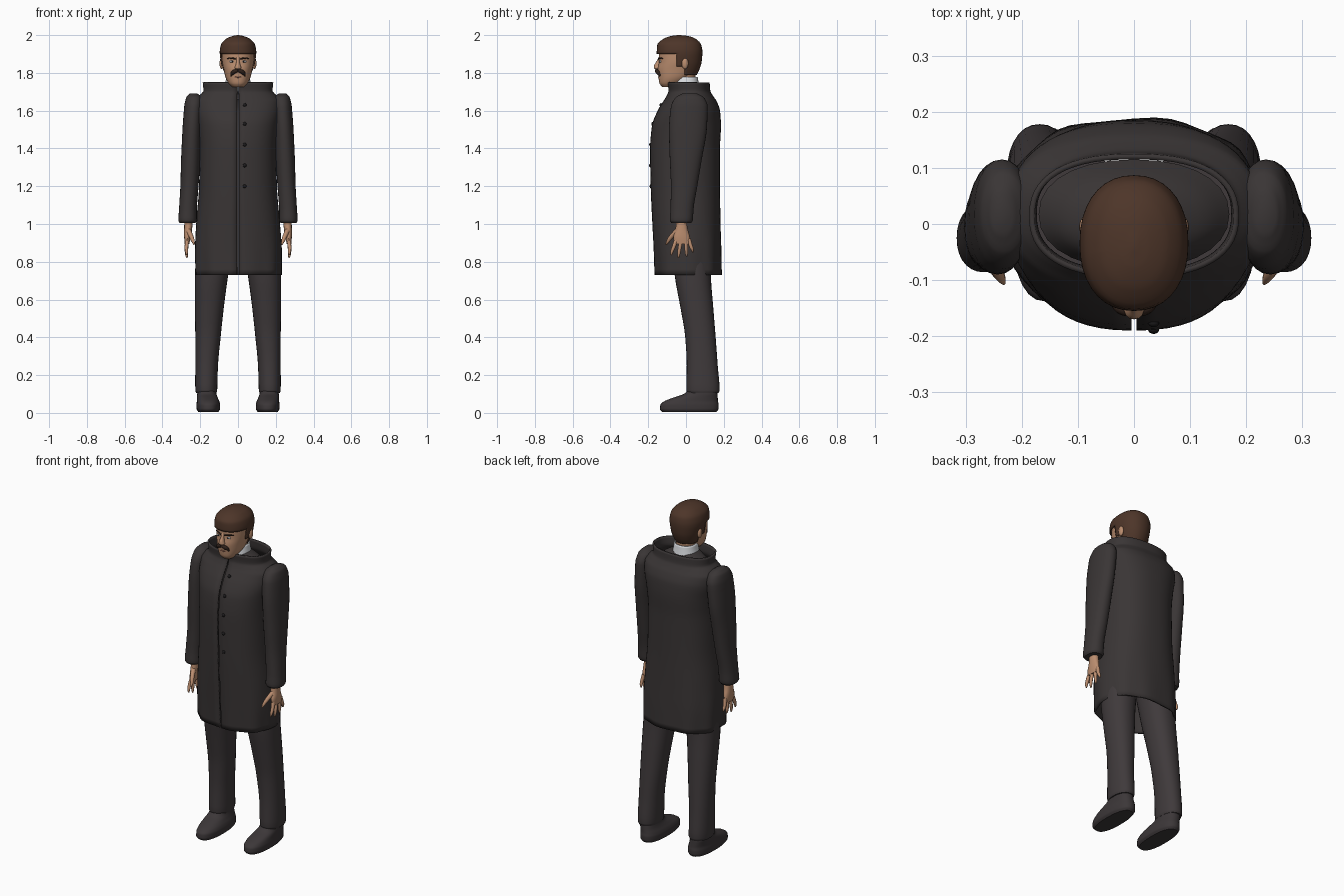
import bpy, bmesh, math
from mathutils import Vector

if "Cube" in bpy.data.objects:
    bpy.data.objects.remove(bpy.data.objects["Cube"])


def material(name, r, g, b):
    m = bpy.data.materials.new(name)
    m.use_nodes = True
    m.diffuse_color = (r, g, b, 1)
    node = m.node_tree.nodes["Principled BSDF"]
    node.inputs["Base Color"].default_value = (r, g, b, 1)
    node.inputs["Roughness"].default_value = 0.8
    return m


COAT = material("charcoal coat", 0.042, 0.036, 0.036)
CLOTH = material("grey trousers", 0.05, 0.042, 0.044)
SHOE = material("shoe leather", 0.045, 0.038, 0.04)
SKIN = material("skin", 0.5, 0.27, 0.16)
HAIR = material("brown hair", 0.075, 0.036, 0.022)
DARK = material("dark moustache", 0.03, 0.016, 0.011)
WHITE = material("white shirt", 0.72, 0.74, 0.77)
BLACK = material("black button", 0.012, 0.011, 0.012)
LIP = material("lip", 0.36, 0.15, 0.1)


def resample(rings, steps):
    """Smooth rings over height without overshoot."""
    def slope(a, b, k):
        return (b[k] - a[k]) / (b[0] - a[0])

    def tangent(i, k):
        if i == 0:
            return slope(rings[0], rings[1], k)
        if i == len(rings) - 1:
            return slope(rings[-2], rings[-1], k)
        p, q = slope(rings[i - 1], rings[i], k), slope(rings[i], rings[i + 1], k)
        return 2 * p * q / (p + q) if p * q > 0 else 0

    out = []
    for i in range(len(rings) - 1):
        a, b = rings[i], rings[i + 1]
        h = b[0] - a[0]
        for s in range(steps):
            t = s / steps
            ring = [a[0] + h * t]
            for k in range(1, 5):
                ring.append((1 + 2 * t) * (1 - t) ** 2 * a[k] + t * (1 - t) ** 2 * h * tangent(i, k)
                            + t * t * (3 - 2 * t) * b[k] + t * t * (t - 1) * h * tangent(i + 1, k))
            out.append(ring)
    return out + [list(rings[-1])]


def loft(name, mat, rings, sides=28, power=2.2, steps=4, cap=True, gap=0, ripple=None, wall=0):
    """Skin rings of (z, centre x, half width, front y, back y), lowest first."""
    bm = bmesh.new()
    rows = []
    count = sides + 1 if gap else sides
    for z, cx, rx, yf, yb in resample(rings, steps):
        row = []
        for j in range(count):
            a = -math.pi / 2 + gap + j * (2 * math.pi - 2 * gap) / sides
            c, s = math.cos(a), math.sin(a)
            f = ripple(z, a) if ripple else 1
            x = rx * f * math.copysign(abs(c) ** (2 / power), c)
            y = (yb - yf) / 2 * f * math.copysign(abs(s) ** (2 / power), s)
            row.append(bm.verts.new((cx + x, (yf + yb) / 2 + y, z)))
        rows.append(row)
    for lo, hi in zip(rows, rows[1:]):
        for j in range(sides):
            k = (j + 1) % count
            bm.faces.new((lo[j], lo[k], hi[k], hi[j]))
    if cap:
        bm.faces.new(rows[0][::-1])
        bm.faces.new(rows[-1])
    return finish(name, mat, bm, wall)


def finish(name, mat, bm, wall=0):
    mesh = bpy.data.meshes.new(name)
    bm.to_mesh(mesh)
    bm.free()
    obj = bpy.data.objects.new(name, mesh)
    bpy.context.collection.objects.link(obj)
    mesh.materials.append(mat)
    bpy.ops.object.select_all(action='DESELECT')
    obj.select_set(True)
    bpy.context.view_layer.objects.active = obj
    bpy.ops.object.shade_smooth_by_angle(angle=math.radians(45))
    if wall:
        mod = obj.modifiers.new("wall", 'SOLIDIFY')
        mod.thickness, mod.offset = wall, -1
    return obj


def ball(name, mat, centre, size):
    bm = bmesh.new()
    bmesh.ops.create_uvsphere(bm, u_segments=14, v_segments=8, radius=1)
    bmesh.ops.scale(bm, vec=size, verts=bm.verts)
    bmesh.ops.translate(bm, vec=centre, verts=bm.verts)
    return finish(name, mat, bm)


def tube(name, mat, points):
    """Tapered tube through points of (x, y, z, radius)."""
    cu = bpy.data.curves.new(name, 'CURVE')
    cu.dimensions, cu.bevel_depth, cu.bevel_resolution = '3D', 1, 3
    cu.use_fill_caps = True
    sp = cu.splines.new('NURBS')
    sp.points.add(len(points) - 1)
    for p, (x, y, z, r) in zip(sp.points, points):
        p.co, p.radius = (x, y, z, 1), r
    sp.use_endpoint_u, sp.order_u, sp.resolution_u = True, 3, 5
    cu.materials.append(mat)
    obj = bpy.data.objects.new(name, cu)
    bpy.context.collection.objects.link(obj)


# Long coat, open at hem, collar and front edge
def folds(z, a):
    return 1 + 0.018 * max(0, 1 - (z - 0.73) / 0.3) * math.cos(9 * a)


loft("coat", COAT, [
    (0.73, 0, .228, -.165, .188), (0.85, 0, .23, -.17, .187), (1.0, 0, .222, -.178, .183),
    (1.2, 0, .206, -.187, .18), (1.4, 0, .203, -.19, .18), (1.52, 0, .212, -.18, .185),
    (1.6, 0, .225, -.15, .18), (1.65, 0, .226, -.12, .162), (1.68, 0, .205, -.102, .142),
    (1.705, 0, .183, -.093, .129), (1.75, 0, .187, -.097, .125)],
    sides=56, power=2.4, cap=False, gap=0.01, ripple=folds, wall=0.01)
loft("coat_lining", COAT, [
    (1.66, 0, .17, -.08, .115), (1.7, 0, .13, -.07, .09), (1.74, 0, .06, -.06, .06)])
for z, y in zip((1.63, 1.53, 1.42, 1.31, 1.2), (-.132, -.176, -.187, -.188, -.185)):
    ball("coat_button", BLACK, (.035, y, z), (.01, .008, .01))

# Neck and shirt collar
loft("neck", SKIN, [(1.68, 0, .055, -.06, .055), (1.82, 0, .055, -.07, .05)])
loft("shirt_collar", WHITE, [(1.7, 0, .078, -.07, .075), (1.74, 0, .068, -.068, .068),
                             (1.778, 0, .062, -.06, .062)], cap=False, wall=.006)

# Head, with nose
loft("head", SKIN, [
    (1.725, 0, .03, -.125, -.06), (1.745, 0, .05, -.141, -.02), (1.78, 0, .067, -.146, .03),
    (1.82, 0, .076, -.15, .06), (1.86, 0, .084, -.144, .072), (1.9, 0, .086, -.144, .075),
    (1.94, 0, .08, -.135, .07), (1.975, 0, .052, -.1, .045), (1.988, 0, .015, -.06, 0)], sides=32)
loft("nose", SKIN, [
    (1.817, 0, .01, -.158, -.14), (1.826, 0, .018, -.17, -.13), (1.838, 0, .014, -.169, -.13),
    (1.86, 0, .009, -.157, -.13), (1.885, 0, .008, -.144, -.13)], sides=14)

# Hair shell, cut back to the hairline, sideburns and nape
hair = loft("hair", HAIR, [
    (1.785, 0, .068, -.12, .055), (1.82, 0, .082, -.15, .072), (1.86, 0, .091, -.153, .083),
    (1.91, 0, .097, -.155, .087), (1.95, 0, .09, -.152, .08), (1.98, 0, .064, -.12, .052),
    (1.995, 0, .03, -.08, .012), (2.0, 0, .004, -.045, -.03)], sides=36, wall=.008)
steps = [(-.05, 1.9), (-.008, 1.835), (1, 1.79)]
bm = bmesh.new()
bm.from_mesh(hair.data)
for y, z in steps:
    for co, no in (((0, y, 0), (0, 1, 0)), ((0, 0, z), (0, 0, 1))):
        bmesh.ops.bisect_plane(bm, geom=bm.verts[:] + bm.edges[:] + bm.faces[:],
                               plane_co=co, plane_no=no)


def below_hairline(face):
    c = face.calc_center_median()
    return c.z < next(z for y, z in steps if c.y < y)


bmesh.ops.delete(bm, geom=[f for f in bm.faces if below_hairline(f)], context='FACES')
bm.to_mesh(hair.data)
bm.free()

tube("mouth", LIP, [(-.024, -.138, 1.777, .002), (0, -.151, 1.779, .006), (.024, -.138, 1.777, .002)])

# Everything that is mirrored left and right
for side, s in (("left", 1), ("right", -1)):
    def mirrored(rings):
        return [(z, s * cx, rx, yf, yb) for z, cx, rx, yf, yb in rings]

    # Face details
    ball(side + "_ear", SKIN, (s * .087, -.005, 1.85), (.011, .018, .03))
    ball(side + "_eye", WHITE, (s * .032, -.135, 1.86), (.013, .007, .006))
    ball(side + "_iris", BLACK, (s * .031, -.14, 1.86), (.005, .003, .005))
    tube(side + "_eyebrow", DARK, [(s * .012, -.146, 1.873, .004), (s * .034, -.142, 1.882, .005),
                                   (s * .058, -.122, 1.876, .002)])
    tube(side + "_moustache", DARK, [(0, -.156, 1.814, .009), (s * .02, -.153, 1.808, .012),
                                     (s * .032, -.143, 1.797, .01), (s * .038, -.138, 1.783, .003)])

    # Sleeve and turned cuff
    loft(side + "_sleeve", COAT, mirrored([
        (1.005, .267, .042, -.077, .027), (1.02, .267, .049, -.086, .036),
        (1.08, .265, .047, -.082, .04), (1.2, .257, .048, -.08, .06),
        (1.35, .25, .051, -.086, .085), (1.5, .243, .051, -.09, .11),
        (1.62, .235, .05, -.08, .115), (1.67, .232, .042, -.055, .095),
        (1.692, .235, .018, -.015, .055)]))

    # Hand with spread fingers
    loft(side + "_palm", SKIN, mirrored([
        (.895, .27, .012, -.062, .022), (.93, .268, .017, -.066, .02),
        (.97, .264, .021, -.056, .01), (1.03, .262, .022, -.05, .0)]), sides=16)
    for finger, y0, y1, z1 in (("index", -.05, -.078, .835), ("middle", -.025, -.04, .82),
                               ("ring", -.001, .003, .827), ("little", .015, .036, .85)):
        tube(f"{side}_{finger}_finger", SKIN, [
            (s * .268, y0, .92, .011), (s * .274, (y0 + y1) / 2, .88, .01),
            (s * .272, y1, z1 + .012, .008), (s * .27, y1, z1, .003)])
    tube(side + "_thumb", SKIN, [(s * .262, -.045, .965, .014), (s * .248, -.078, .935, .012),
                                 (s * .236, -.098, .905, .009), (s * .232, -.106, .89, .003)])

    # Trouser leg and shoe
    loft(side + "_trouser_leg", CLOTH, mirrored([
        (.105, .168, .054, .01, .172), (.12, .168, .058, .002, .178), (.25, .166, .06, .004, .168),
        (.4, .159, .067, -.004, .157), (.55, .152, .076, -.028, .145),
        (.73, .14, .088, -.06, .132), (.95, .112, .1, -.08, .13)]))
    loft(side + "_shoe", SHOE, mirrored([
        (.004, .157, .052, -.125, .16), (.02, .157, .062, -.138, .172), (.042, .157, .063, -.136, .173),
        (.06, .158, .06, -.118, .17), (.08, .162, .055, -.07, .168), (.1, .165, .051, -.012, .166),
        (.125, .166, .048, .015, .162)]), power=2.4)
